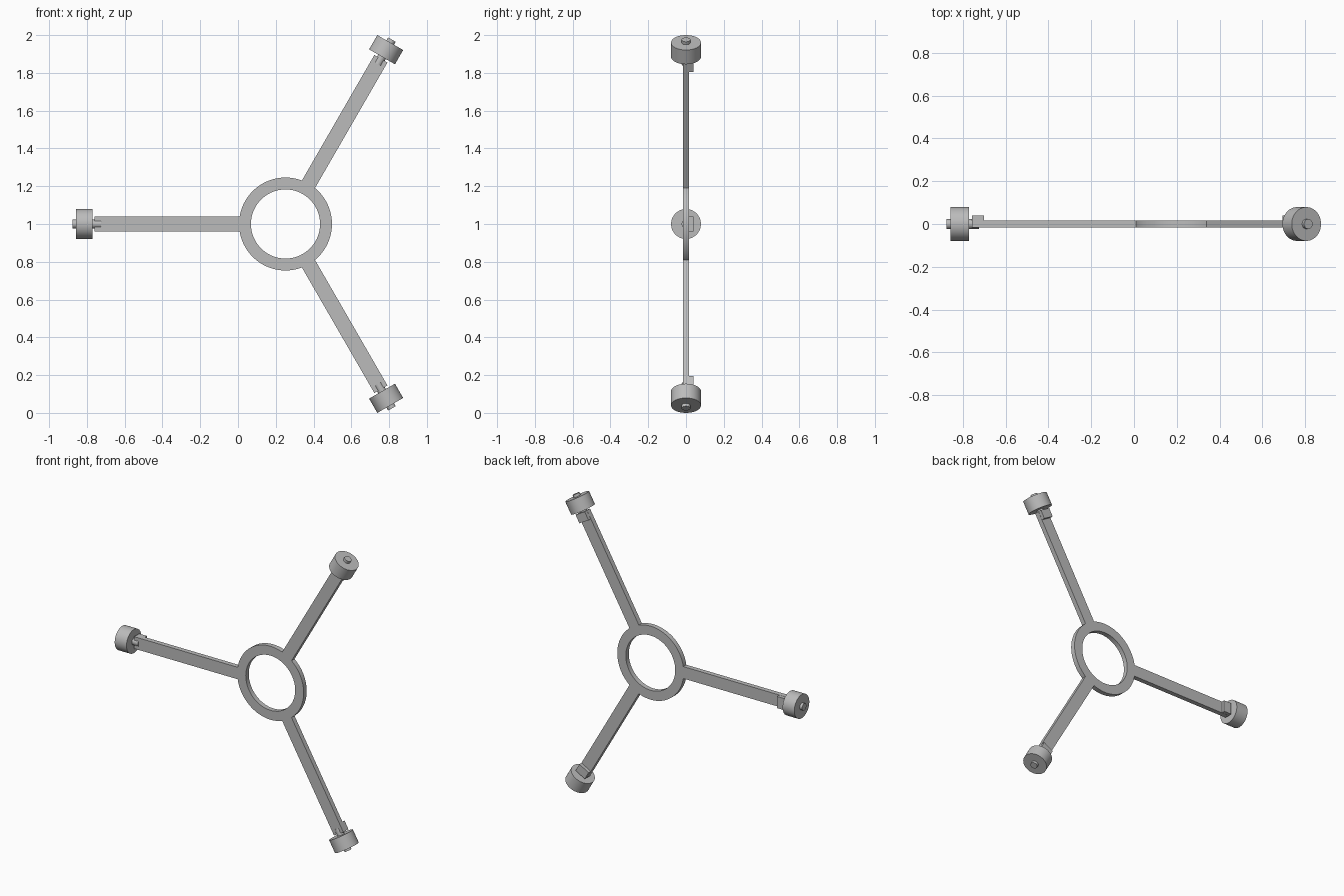
import bpy, bmesh, math
from mathutils import Matrix, Vector

if "Cube" in bpy.data.objects:
    bpy.data.objects.remove(bpy.data.objects["Cube"])

CENTRE = Vector((0.2515, 0.0, 1.0))
T = 0.016          # half thickness of the flat frame

grey = bpy.data.materials.new("plain grey")
grey.diffuse_color = (0.5, 0.5, 0.5, 1)
grey.use_nodes = True
grey.node_tree.nodes["Principled BSDF"].inputs["Base Color"].default_value = grey.diffuse_color


def finish(name, bm, turn=0.0):
    """Turn the part about the hub and add it to the scene."""
    bm.transform(Matrix.Translation(CENTRE) @ Matrix.Rotation(turn, 4, 'Y'))
    bmesh.ops.recalc_face_normals(bm, faces=bm.faces)
    me = bpy.data.meshes.new(name)
    bm.to_mesh(me)
    bm.free()
    me.materials.append(grey)
    ob = bpy.data.objects.new(name, me)
    bpy.context.collection.objects.link(ob)
    bpy.ops.object.select_all(action='DESELECT')
    ob.select_set(True)
    bpy.context.view_layer.objects.active = ob
    bpy.ops.object.shade_smooth_by_angle(angle=math.radians(30))


def box(name, r0, r1, y0, y1, half_w, turn):
    """Box reaching outward (local -x) from radius r0 to r1."""
    bm = bmesh.new()
    bmesh.ops.create_cube(bm, size=1)
    bmesh.ops.scale(bm, vec=(r1 - r0, y1 - y0, 2 * half_w), verts=bm.verts)
    bmesh.ops.translate(bm, vec=(-(r0 + r1) / 2, (y0 + y1) / 2, 0), verts=bm.verts)
    finish(name, bm, turn)


def cylinder(name, r0, r1, radius, segs, turn):
    """Cylinder lying along the arm from radius r0 to r1."""
    bm = bmesh.new()
    bmesh.ops.create_cone(bm, cap_ends=True, segments=segs, radius1=radius,
                          radius2=radius, depth=r1 - r0)
    bm.transform(Matrix.Translation((-(r0 + r1) / 2, 0, 0)) @ Matrix.Rotation(math.pi / 2, 4, 'Y'))
    finish(name, bm, turn)


# Hub ring: rectangular section swept round the y axis
bm = bmesh.new()
N = 72
section = [(0.246, -T), (0.246, T), (0.183, T), (0.183, -T)]
loops = [[bm.verts.new((r * math.cos(a), y, r * math.sin(a))) for r, y in section]
         for a in (2 * math.pi * i / N for i in range(N))]
for i in range(N):
    a, b = loops[i], loops[(i + 1) % N]
    for k in range(4):
        m = (k + 1) % 4
        bm.faces.new((a[k], a[m], b[m], b[k]))
finish("hub_ring", bm)

# Three arms, each with a rear block, an axle and a drum wheel
for i, side in enumerate(("left", "upper", "lower")):
    turn = i * 2 * math.pi / 3
    box(side + "_arm", 0.238, 1.01, -T, T, 0.04, turn)
    box(side + "_rear_block", 0.953, 1.01, T - 0.004, 0.039, 0.039, turn)
    cylinder(side + "_axle", 0.977, 1.127, 0.023, 32, turn)
    cylinder(side + "_wheel", 1.022, 1.109, 0.079, 64, turn)
